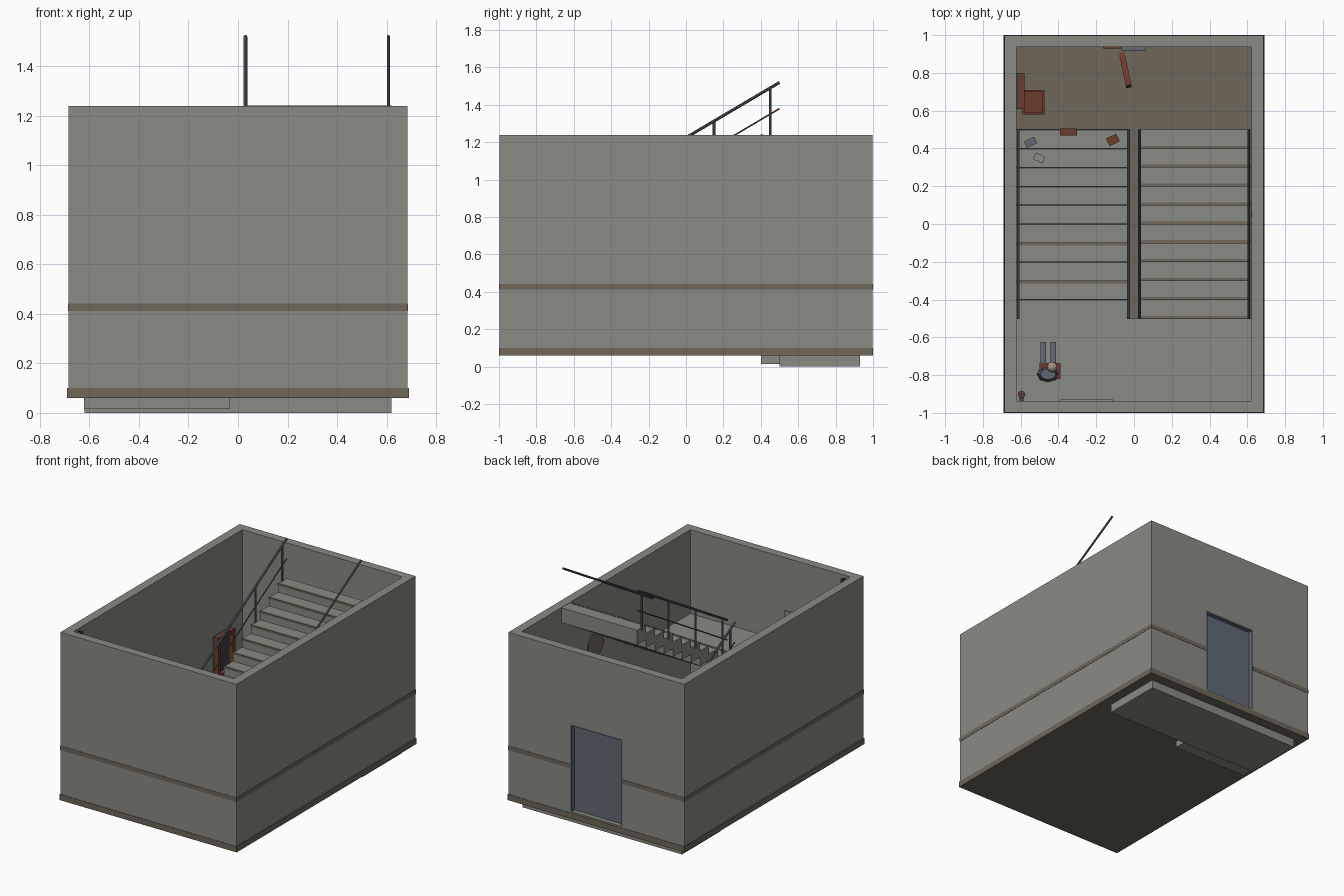
import bpy
from math import radians
from mathutils import Vector, Euler

cube = bpy.data.objects.get("Cube")
if cube:
    bpy.data.objects.remove(cube, do_unlink=True)


def material(name, r, g, b):
    m = bpy.data.materials.new(name)
    m.diffuse_color = (r, g, b, 1)
    m.use_nodes = True
    node = next(n for n in m.node_tree.nodes if n.type == 'BSDF_PRINCIPLED')
    node.inputs["Base Color"].default_value = (r, g, b, 1)
    return m


CONCRETE = material("concrete_grey", .254, .258, .225)
BROWN = material("dirty_brown", .156, .136, .1)
STEEL = material("blue_grey_steel", .12, .144, .174)
RUST = material("rust_red", .15, .045, .026)
DARK = material("dark_grey", .045, .05, .055)
PALE = material("pale_skin", .38, .33, .24)


def finish(name, mat):
    ob = bpy.context.object
    ob.name = name
    ob.data.materials.append(mat)
    return ob


def box(name, mat, x, y, z):
    """Box between the given (low, high) pairs."""
    bpy.ops.mesh.primitive_cube_add(size=1)
    ob = finish(name, mat)
    ob.location = [(a + b) / 2 for a, b in (x, y, z)]
    ob.scale = [b - a for a, b in (x, y, z)]
    return ob


def turned_box(name, mat, centre, size, rotation):
    ob = box(name, mat, *[(c - s / 2, c + s / 2) for c, s in zip(centre, size)])
    ob.rotation_euler = Euler([radians(a) for a in rotation])
    return ob


def bar(name, mat, p, q, radius, sides=8):
    p, q = Vector(p), Vector(q)
    bpy.ops.mesh.primitive_cylinder_add(vertices=sides, radius=radius, depth=(q - p).length)
    ob = finish(name, mat)
    ob.location = (p + q) / 2
    ob.rotation_euler = (q - p).to_track_quat('Z', 'Y').to_euler()
    return ob


# Main sizes
WX, WY = .685, .997
IX, IY = .622, .937
BASE, FLOOR, MID, TOP = .06, .1, .65, 1.24
DOOR, DOOR_LOW, DOOR_TOP = .205, .11, .725
RISE = .059

# Floor plinth and walls
box("base_plinth", BROWN, (-.69, .69), (-1, 1), (BASE, FLOOR))
box("front_wall", CONCRETE, (-WX, WX), (-WY, -IY), (FLOOR, TOP))
for side, s in (("left", 1), ("right", -1)):
    xs = sorted((s * IX, s * WX))
    box(side + "_wall", CONCRETE, xs, (-IY, IY), (FLOOR, TOP))
    xs = sorted((s * DOOR, s * WX))
    box("back_wall_" + side, CONCRETE, xs, (IY, WY), (FLOOR, TOP))
    # Painted band on the side wall and beside the door
    xs = sorted((s * (WX - .002), s * (WX + .002)))
    box(side + "_band", BROWN, xs, (-.999, .999), (.412, .442))
    xs = sorted((s * DOOR, s * WX))
    box("back_band_" + side, BROWN, xs, (.995, .999), (.412, .442))
    # Door jamb
    xs = sorted((s * (DOOR - .012), s * DOOR))
    box("door_jamb_" + side, STEEL, xs, (IY, WY), (DOOR_LOW, DOOR_TOP))
box("back_wall_lintel", CONCRETE, (-DOOR, DOOR), (IY, WY), (DOOR_TOP, TOP))
box("front_band", BROWN, (-WX, WX), (-.999, -.995), (.412, .442))
box("door_head", STEEL, (-DOOR, DOOR), (IY, WY), (DOOR_TOP - .012, DOOR_TOP))
box("door_sill", CONCRETE, (-DOOR, DOOR), (IY, WY), (FLOOR, DOOR_LOW))
box("door_leaf", STEEL, (-DOOR, DOOR), (IY, .966), (DOOR_LOW, DOOR_TOP))

# Landings
box("entrance_slab", CONCRETE, (-.62, .62), (.5, .93), (0, BASE))
box("middle_landing", CONCRETE, (-IX, IX), (-IY, -.5), (MID - .07, MID))

# Two flights of block steps; each climbs ten risers
for flight, low, direction, xs in (("lower", BASE, -1, (-.622, -.032)),
                                   ("upper", MID, 1, (.03, .62))):
    for i in range(10):
        edge = direction * (-.5 + .1 * i)
        top = low + RISE * (i + 1)
        ys = sorted((edge, edge + direction * .1))
        box(f"{flight}_step_{i + 1}", CONCRETE, xs, ys, (top - .104, top))
        worn = flight == "upper" or i in (6, 8)
        ys = sorted((edge - direction * .002, edge + direction * (.014 if worn else .006)))
        box(f"{flight}_nosing_{i + 1}", BROWN if worn else DARK, xs, ys, (top - .012, top + .002))

# Handrails, with posts and a rusty middle rail along the stairwell gap
for flight, low, direction, inner, wall in (("lower", BASE, -1, -.03, -.612),
                                            ("upper", MID, 1, .03, .608)):
    def rail_point(x, y, drop=0):
        return (x, y, low + .28 - drop + .59 * (direction * y + .5))
    for name, mat, x, drop, radius in (("inner_rail", STEEL, inner, 0, .008),
                                       ("middle_rail", RUST, inner, .14, .004),
                                       ("wall_rail", STEEL, wall, 0, .007)):
        bar(f"{flight}_{name}", mat, rail_point(x, -.5, drop), rail_point(x, .5, drop), radius)
    for i in range(4):
        y = -.45 + .3 * i
        bar(f"{flight}_post_{i + 1}", STEEL, rail_point(inner, y, .27), rail_point(inner, y), .007)

# Red wall cabinet with an open front
box("cabinet_back", DARK, (-IX, -.612), (.61, .8), (.32, .61))
for name, ys, zs in (("near_side", (.61, .635), (.32, .61)), ("far_side", (.775, .8), (.32, .61)),
                     ("bottom", (.635, .775), (.32, .345)), ("top", (.635, .775), (.585, .61))):
    box("cabinet_" + name, RUST, (-IX, -.58), ys, zs)

# Crate on the floor with a raised rim
box("crate", RUST, (-.587, -.477), (.585, .71), (FLOOR, .2))
for i, (xs, ys) in enumerate((((-.59, -.475), (.58, .59)), ((-.59, -.475), (.7, .71)),
                              ((-.59, -.58), (.59, .7)), ((-.485, -.475), (.59, .7)))):
    box(f"crate_rim_{i + 1}", RUST, xs, ys, (.19, .212))

# Fallen plank and plates by the door
turned_box("fallen_plank", RUST, (-.047, .82, .115), (.03, .2, .04), (-22, 0, 12))
box("door_sign", STEEL, (-.065, .06), (.917, IY), (.5, .6))
box("rusty_latch", RUST, (-.165, -.065), (.93, IY), (.42, .45))

# Rubble on the lower steps
for i, (mat, centre, size, angle) in enumerate((
        (RUST, (-.347, .487, .135), (.09, .037, .03), 0),
        (RUST, (-.112, .445, .135), (.06, .045, .03), 25),
        (STEEL, (-.548, .432, .13), (.06, .038, .02), 25),
        (CONCRETE, (-.502, .35, .19), (.055, .038, .02), -25))):
    turned_box(f"rubble_{i + 1}", mat, centre, size, (0, 0, angle))

# Seated figure on the middle landing
for side, x in (("right", -.48), ("left", -.427)):
    box(side + "_leg", STEEL, (x - .015, x + .015), (-.78, -.625), (MID, .685))
bpy.ops.mesh.primitive_cone_add(vertices=8, radius1=.06, radius2=.042, depth=.17)
torso = finish("torso", STEEL)
torso.location, torso.scale = (-.455, -.795, .735), (1, .7, 1)
bpy.ops.mesh.primitive_ico_sphere_add(subdivisions=2, radius=.028)
finish("head", PALE).location = (-.433, -.757, .835)
box("backpack", RUST, (-.5, -.388), (-.82, -.735), (MID, .69))

# Alarm lamp in the corner, notice board and wall stain
bar("alarm_lamp", RUST, (-.595, -.902, 1.19), (-.595, -.902, 1.23), .02)
bar("alarm_lamp_cap", DARK, (-.595, -.902, 1.23), (-.595, -.902, 1.236), .01)
box("alarm_bracket", DARK, (-.605, -.585), (-IY, -.9), (1.185, 1.195))
box("notice_board", CONCRETE, (-.39, -.112), (-IY, -.929), (.7, .87))
stain = bar("wall_stain", BROWN, (.616, .12, .84), (IX, .12, .84), .09, 10)
